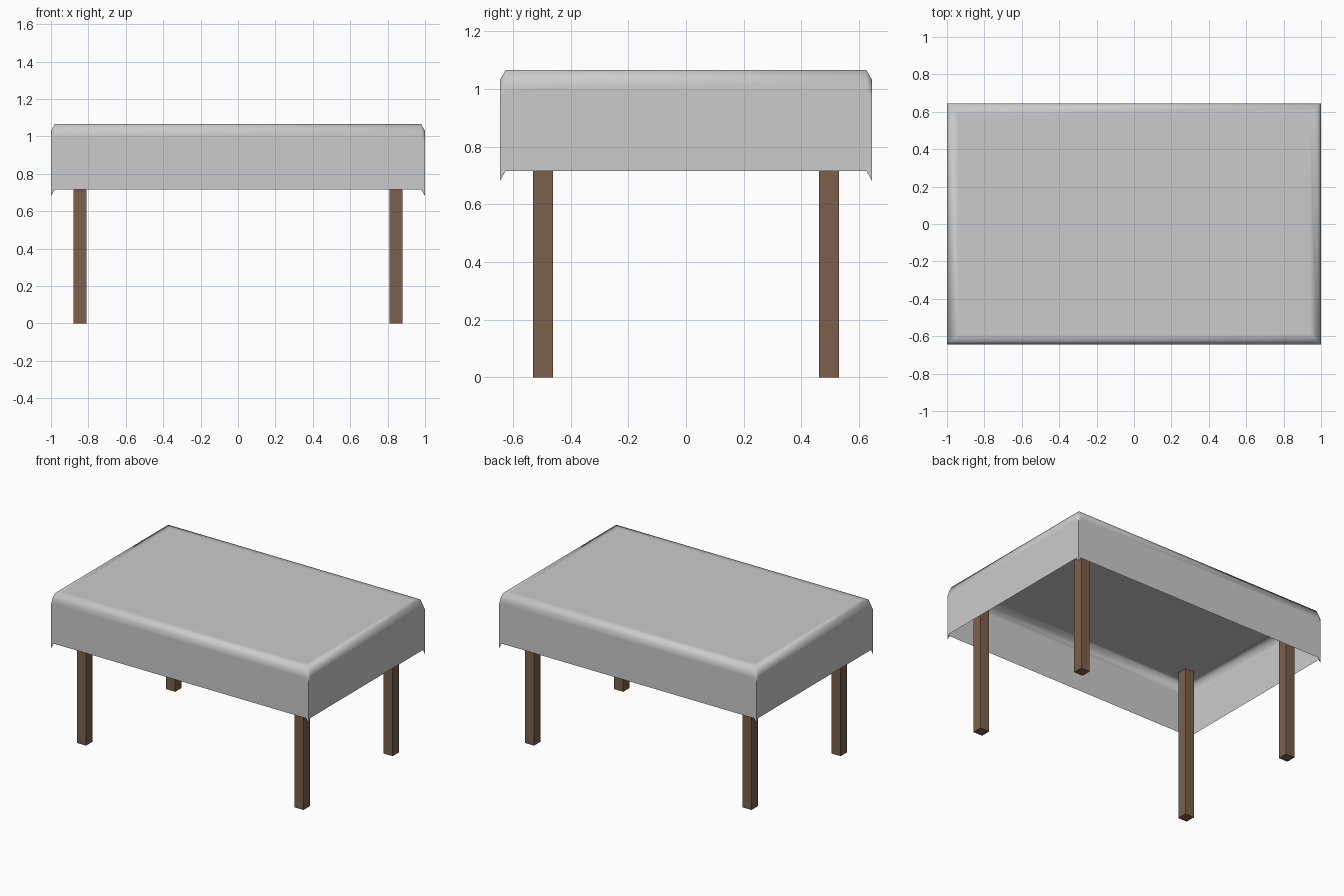
import bpy, bmesh, math

if "Cube" in bpy.data.objects:
    bpy.data.objects.remove(bpy.data.objects["Cube"])

HX, HY = 1.0, 0.645      # cloth half size
STEP, BEND = 0.035, 0.02  # weave row height, width of the folded edge
TOP = 1.065


def ring(bm, hx, hy, z, notch=0.0, sag=0.0):
    """Rectangular loop with three points at each corner; the corner point hangs lower."""
    verts = []
    for sx, sy in ((1, -1), (1, 1), (-1, 1), (-1, -1)):
        pts = [(sx * (hx - notch), sy * hy, z),
               (sx * hx, sy * hy, z - sag),
               (sx * hx, sy * (hy - notch), z)]
        if sx * sy > 0:
            pts.reverse()
        verts += [bm.verts.new(p) for p in pts]
    return verts


# Draped tablecloth: flat top, folded edge, skirt with drooping corners
bm = bmesh.new()
rings = [ring(bm, HX - BEND - 0.04, HY - BEND - 0.04, TOP),
         ring(bm, HX - BEND, HY - BEND, TOP)]
for k in range(1, 11):
    rings.append(ring(bm, HX, HY, TOP - k * STEP, BEND, STEP))
for up, lo in zip(rings, rings[1:]):
    for i in range(12):
        j = (i + 1) % 12
        bm.faces.new((lo[i], lo[j], up[j], up[i]))
bm.faces.new(rings[0][1::3])
bmesh.ops.remove_doubles(bm, verts=bm.verts, dist=0.0005)
mesh = bpy.data.meshes.new("tablecloth")
bm.to_mesh(mesh)
bm.free()
cloth = bpy.data.objects.new("tablecloth", mesh)
bpy.context.collection.objects.link(cloth)
bpy.context.view_layer.objects.active = cloth
cloth.select_set(True)
bpy.ops.object.shade_smooth_by_angle(angle=math.radians(75))

# Four square wooden legs reaching up to the cloth top
wood = bpy.data.materials.new("dark_wood")
wood.diffuse_color = (0.2, 0.115, 0.07, 1)
wood.use_nodes = True
wood.node_tree.nodes["Principled BSDF"].inputs["Base Color"].default_value = wood.diffuse_color
LEG_H = 1.06
for xn, sx in (("left", -1), ("right", 1)):
    for yn, sy in (("front", -1), ("back", 1)):
        bpy.ops.mesh.primitive_cube_add(size=1, location=(sx * 0.845, sy * 0.495, LEG_H / 2))
        leg = bpy.context.object
        leg.name = f"{yn}_{xn}_leg"
        leg.scale = (0.07, 0.07, LEG_H)
        leg.data.materials.append(wood)
